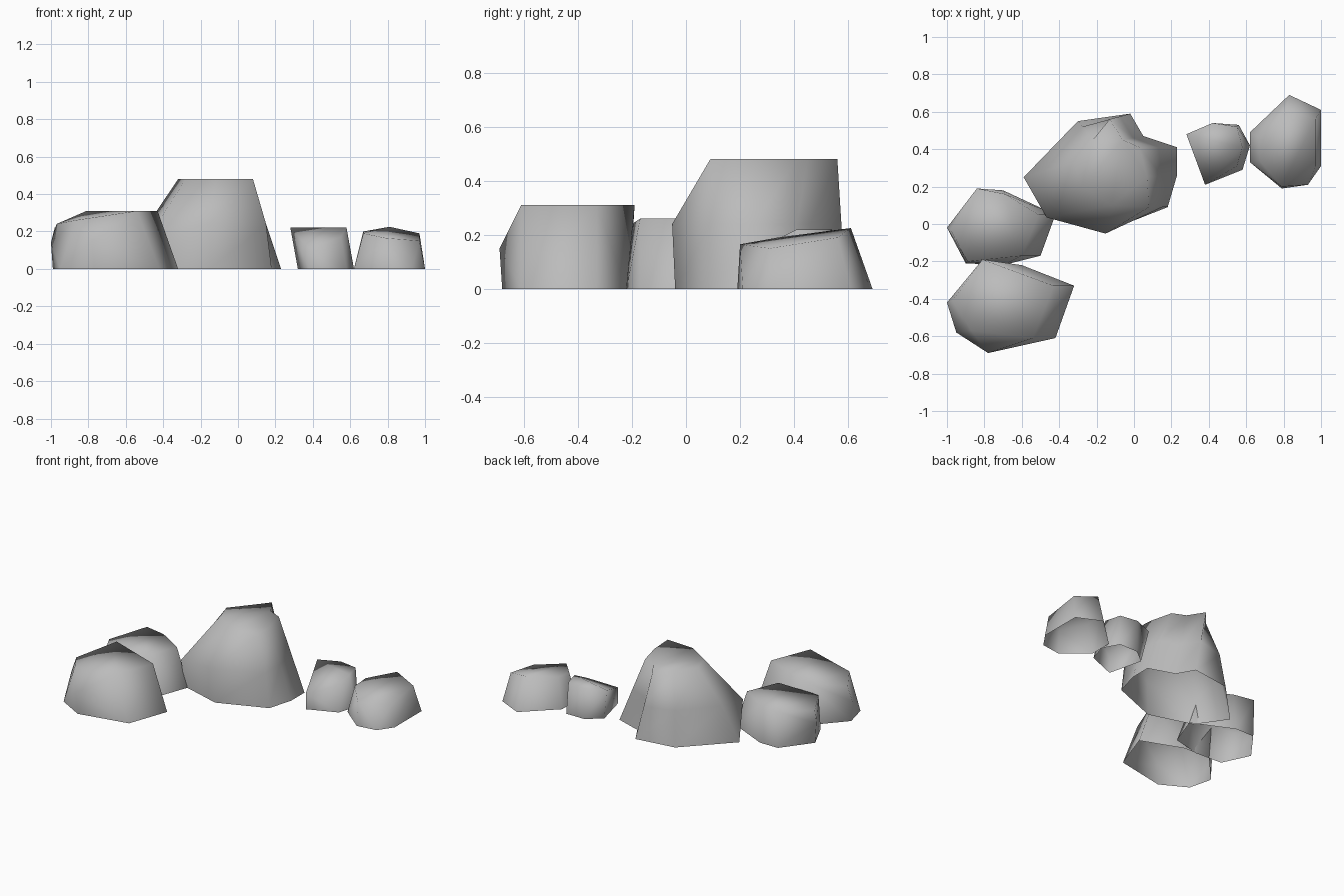
import bpy
import bmesh

default_cube = bpy.data.objects.get("Cube")
if default_cube:
    bpy.data.objects.remove(default_cube, do_unlink=True)

# One plain stone colour for every boulder
stone = bpy.data.materials.new("stone_grey")
stone.use_nodes = True
stone_colour = (0.5, 0.5, 0.5, 1)
stone.diffuse_color = stone_colour
shader = next(n for n in stone.node_tree.nodes if n.type == 'BSDF_PRINCIPLED')
shader.inputs["Base Color"].default_value = stone_colour
shader.inputs["Roughness"].default_value = 0.9


def finish(bm, name):
    """Turn the bmesh into a softly rounded, smooth shaded object."""
    bmesh.ops.recalc_face_normals(bm, faces=bm.faces[:])
    for face in bm.faces:
        face.smooth = True
    mesh = bpy.data.meshes.new(name)
    bm.to_mesh(mesh)
    bm.free()
    mesh.materials.append(stone)
    rock = bpy.data.objects.new(name, mesh)
    bpy.context.collection.objects.link(rock)


def hull_rock(name, footprint, crown):
    """Convex stone, open underneath, from ground outline and upper corners."""
    bm = bmesh.new()
    for x, y in footprint:
        bm.verts.new((x, y, 0))
    for corner in crown:
        bm.verts.new(corner)
    bmesh.ops.convex_hull(bm, input=bm.verts[:])
    underside = [f for f in bm.faces if all(v.co.z < 0.001 for v in f.verts)]
    bmesh.ops.delete(bm, geom=underside, context='FACES')
    loose = [v for v in bm.verts if not v.link_faces]
    bmesh.ops.delete(bm, geom=loose, context='VERTS')
    finish(bm, name)


def lofted_rock(name, ribs, height):
    """Stone with a hollow side: ribs give foot, top, waist lean and level."""
    bm = bmesh.new()
    rings = [[], [], []]
    for foot, top, lean, level in ribs:
        waist = [f + (t - f) * lean for f, t in zip(foot, top)]
        for ring, point, part in zip(rings, (foot, waist, top), (0, level, 1)):
            ring.append(bm.verts.new((*point, part * height)))
    count = len(ribs)
    for lower, upper in zip(rings, rings[1:]):
        for i in range(count):
            j = (i + 1) % count
            bm.faces.new((lower[i], lower[j], upper[j], upper[i]))
    cap = bm.faces.new(rings[-1])
    bmesh.ops.triangulate(bm, faces=[cap])
    finish(bm, name)


# Tall boulder, notched on its back left side
lofted_rock("tall_boulder", [
    ((.18, .09), (.08, .09), .3, .5),
    ((.23, .26), (.07, .25), .5, .5),
    ((.23, .41), (.03, .41), .5, .5),
    ((.05, .47), (-.06, .45), .5, .5),
    ((-.02, .59), (-.13, .56), .5, .5),
    ((-.3, .55), (-.22, .45), .3, .5),
    ((-.59, .25), (-.32, .33), .4, .5),
    ((-.45, .05), (-.28, .2), -.1, .39),
    ((-.15, -.04), (-.12, .1), -.08, .5),
], 0.48)

# Wide boulder at the front
hull_rock(
    "front_boulder",
    [(-.32, -.33), (-.42, -.61), (-.77, -.68), (-.95, -.58),
     (-.99, -.42), (-.8, -.21), (-.6, -.22)],
    [(-.43, -.33, .31), (-.81, -.19, .31), (-.97, -.41, .24),
     (-.87, -.57, .26), (-.54, -.61, .31),
     (-.78, -.69, .15), (-1, -.42, .14)])

# Boulder between the tall and front ones
hull_rock(
    "side_boulder",
    [(-.99, -.02), (-.84, .18), (-.7, .18), (-.42, .05),
     (-.5, -.17), (-.7, -.22), (-.9, -.21)],
    [(-.84, .19, .26), (-.69, .16, .26), (-.51, .05, .26),
     (-.6, -.17, .26), (-.89, -.2, .24), (-.98, -.03, .22),
     (-1, -.02, .14)])

# Small stone with an overhanging corner and a sloping front
hull_rock(
    "small_stone",
    [(.32, .45), (.38, .21), (.58, .29), (.62, .42), (.56, .53), (.42, .53)],
    [(.28, .48, .22), (.42, .54, .22), (.55, .52, .22),
     (.58, .41, .22), (.55, .31, .17), (.38, .21, .11)])

# Low stone at the far end
hull_rock(
    "end_stone",
    [(.62, .49), (.83, .69), (1, .61), (1, .31),
     (.93, .21), (.79, .19), (.62, .33)],
    [(.81, .61, .225), (.97, .56, .19), (.97, .31, .15),
     (.79, .2, .165), (.67, .34, .19), (.67, .46, .2)])
